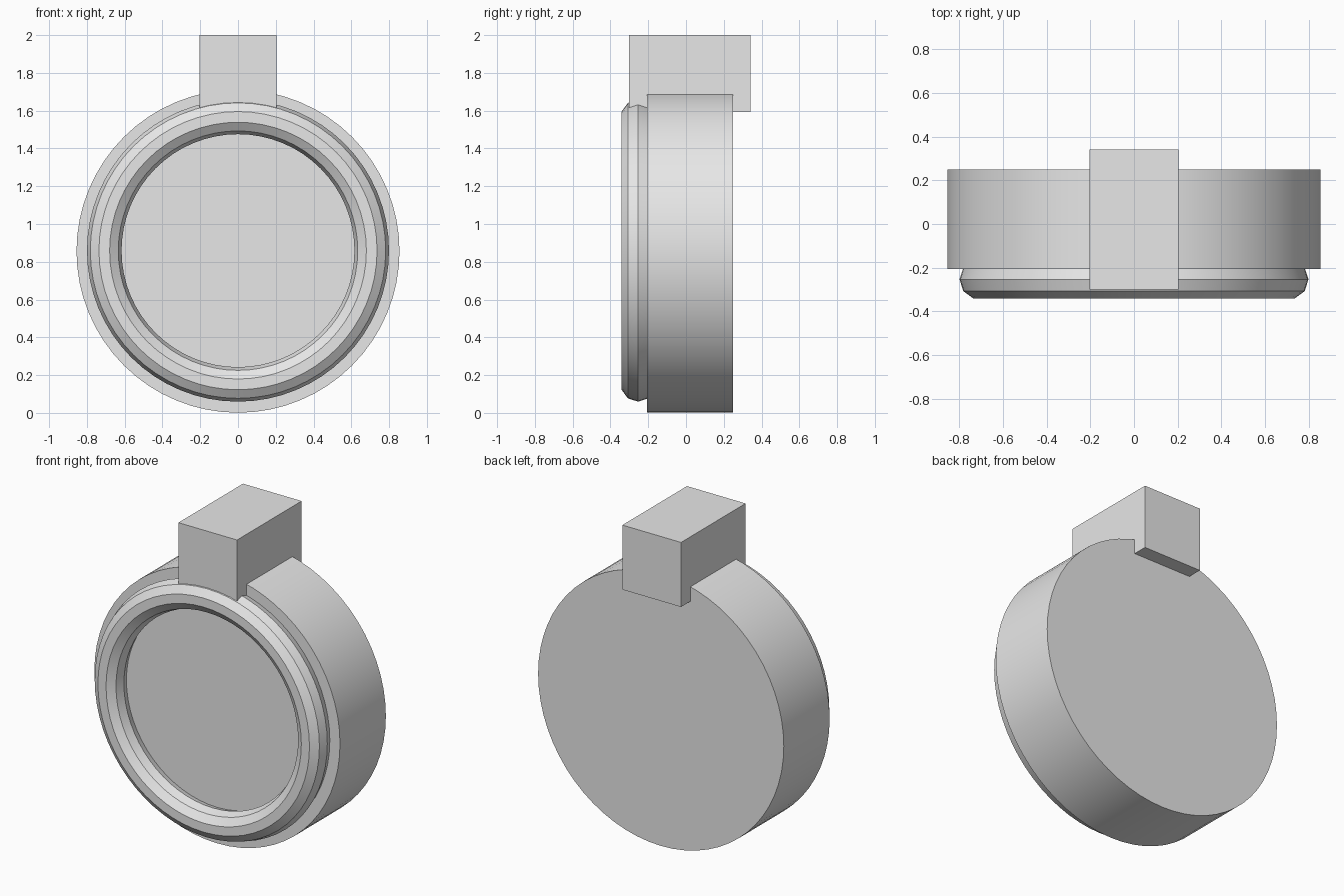
import bpy
import math

cube = bpy.data.objects.get("Cube")
if cube:
    bpy.data.objects.remove(cube, do_unlink=True)

GREY = (0.8, 0.8, 0.8, 1.0)
CENTRE_Z = 0.856
FACING_FRONT = (math.pi / 2, 0, 0)

grey = bpy.data.materials.new("plain grey")
grey.use_nodes = True
grey.diffuse_color = GREY
grey.node_tree.nodes["Principled BSDF"].inputs["Base Color"].default_value = GREY


def finish(name, smooth=True):
    """Name the new part, colour it and shade it."""
    part = bpy.context.object
    part.name = name
    part.data.materials.append(grey)
    if smooth:
        bpy.ops.object.shade_smooth_by_angle(angle=math.radians(30))
    return part


# Round body, its axis running front to back
front, back = -0.207, 0.249
bpy.ops.mesh.primitive_cylinder_add(
    vertices=64, radius=0.855, depth=back - front,
    location=(0, (front + back) / 2, CENTRE_Z), rotation=FACING_FRONT)
finish("round_body")

# Ten-sided rim ring on the front face
bpy.ops.mesh.primitive_torus_add(
    major_segments=64, minor_segments=10, major_radius=0.708, minor_radius=0.0915,
    location=(0, -0.254, CENTRE_Z + 0.003), rotation=FACING_FRONT)
finish("front_rim")

# Square block set into the top of the body
bpy.ops.mesh.primitive_cube_add(size=1, location=(0, 0.02, 1.797))
block = finish("top_block", smooth=False)
block.scale = (0.408, 0.642, 0.406)
